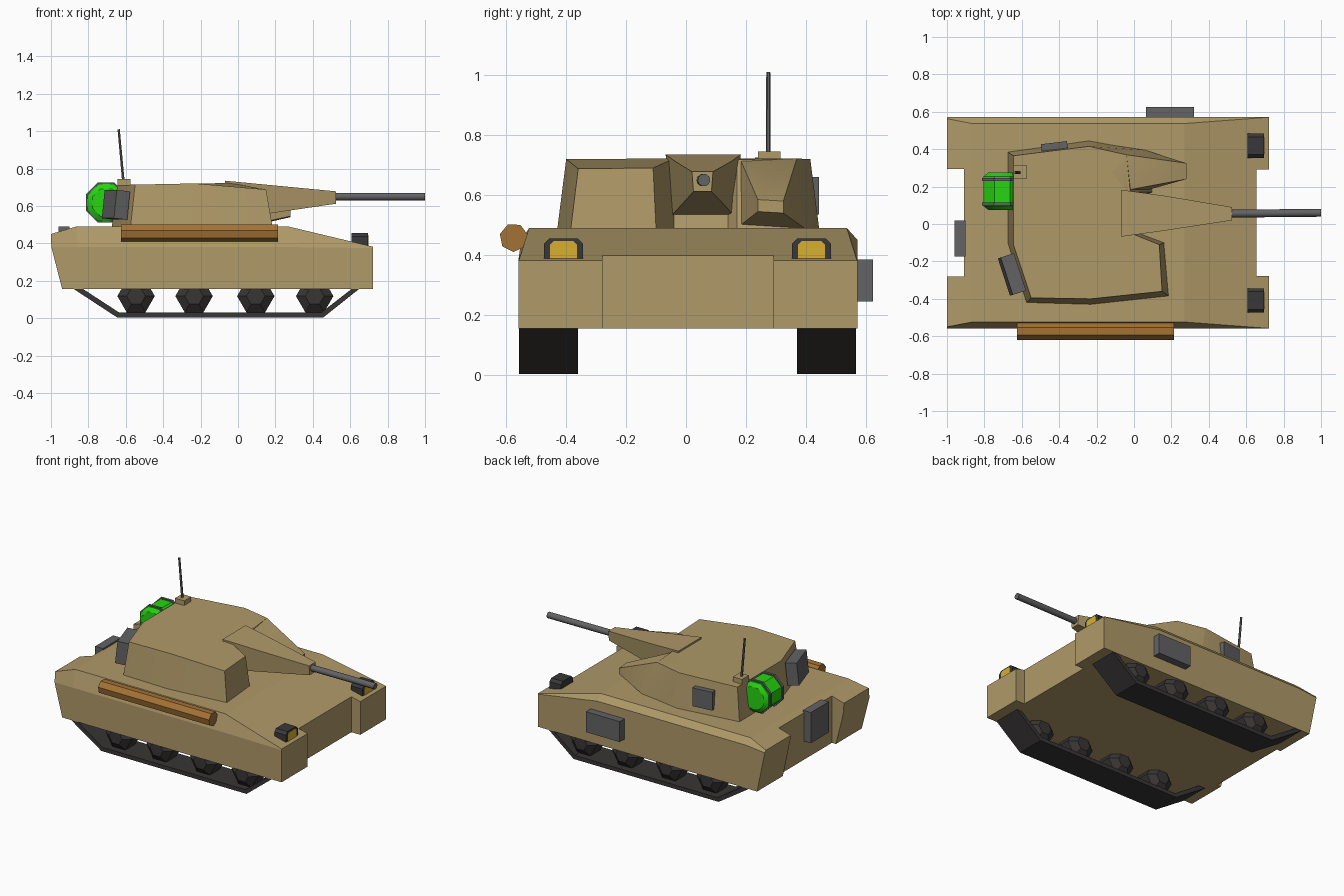
import bpy
import bmesh
import math
from mathutils import Matrix, Vector

if "Cube" in bpy.data.objects:
    bpy.data.objects.remove(bpy.data.objects["Cube"])


def material(name, rgb):
    m = bpy.data.materials.new(name)
    m.use_nodes = True
    m.diffuse_color = (*rgb, 1)
    m.node_tree.nodes["Principled BSDF"].inputs["Base Color"].default_value = (*rgb, 1)
    return m


TAN = material("desert tan", (0.43, 0.32, 0.14))
GREY = material("steel grey", (0.125, 0.125, 0.13))
DARK = material("track black", (0.04, 0.036, 0.035))
HOUSING = material("lamp housing black", (0.04, 0.04, 0.043))
GREEN = material("bright green", (0.02, 0.66, 0.006))
WOOD = material("wood brown", (0.37, 0.17, 0.035))
YELLOW = material("lamp yellow", (0.68, 0.43, 0.03))


def finish(name, bm, mat, smooth=None):
    bmesh.ops.recalc_face_normals(bm, faces=bm.faces)
    mesh = bpy.data.meshes.new(name)
    bm.to_mesh(mesh)
    bm.free()
    mesh.materials.append(mat)
    ob = bpy.data.objects.new(name, mesh)
    bpy.context.collection.objects.link(ob)
    if smooth:
        bpy.ops.object.select_all(action="DESELECT")
        ob.select_set(True)
        bpy.context.view_layer.objects.active = ob
        bpy.ops.object.shade_smooth_by_angle(angle=math.radians(smooth))
    return ob


def loft(name, rings, mat, closed=False, smooth=None):
    """Skin matching rings of points; cap the ends, or join last to first."""
    bm = bmesh.new()
    rows = [[bm.verts.new(p) for p in ring] for ring in rings]
    pairs = list(zip(rows, rows[1:]))
    if closed:
        pairs.append((rows[-1], rows[0]))
    else:
        bm.faces.new(rows[0])
        bm.faces.new(rows[-1])
    for a, b in pairs:
        for i in range(len(a)):
            j = (i + 1) % len(a)
            bm.faces.new((a[i], a[j], b[j], b[i]))
    return finish(name, bm, mat, smooth)


def box(name, lo, hi, mat, turn=0, tilt=0):
    lo, hi = Vector(lo), Vector(hi)
    bm = bmesh.new()
    m = (Matrix.Translation((lo + hi) / 2) @ Matrix.Rotation(turn, 4, "Z")
         @ Matrix.Rotation(tilt, 4, "Y") @ Matrix.Diagonal((*(hi - lo), 1)))
    bmesh.ops.create_cube(bm, size=1, matrix=m)
    return finish(name, bm, mat)


def hull_of(name, points, mat, smooth=None):
    bm = bmesh.new()
    for p in points:
        bm.verts.new(p)
    res = bmesh.ops.convex_hull(bm, input=bm.verts)
    bmesh.ops.delete(bm, geom=[v for v in bm.verts if not v.link_faces], context="VERTS")
    return finish(name, bm, mat, smooth)


def spin(name, start, end, profile, sides, mat, phase=0, smooth=None):
    """Turned solid between two points; profile holds (fraction, radius)."""
    start, end = Vector(start), Vector(end)
    q = (end - start).to_track_quat("Z", "Y")
    rings = []
    for f, r in profile:
        angles = [phase + 2 * math.pi * i / sides for i in range(sides)]
        rings.append([start.lerp(end, f) + q @ Vector((r * math.cos(a), r * math.sin(a), 0))
                      for a in angles])
    return loft(name, rings, mat, smooth=smooth)


# Hull: cross-sections from rear to front, then the end notches cut out
def section(x_low, x_mid, x_top, z_mid_a, z_mid_b, z_top, inset):
    return [(x_low, -0.56, 0.155), (x_mid, -0.56, z_mid_a), (x_top, -0.56 + inset, z_top),
            (x_top, 0.573 - inset, z_top), (x_mid, 0.573, z_mid_b), (x_low, 0.573, 0.155)]


hull = loft("hull", [
    section(-0.94, -0.998, -1.0, 0.38, 0.435, 0.45, 0.01),
    section(-0.86, -0.86, -0.865, 0.38, 0.45, 0.49, 0.036),
    section(0.27, 0.27, 0.27, 0.38, 0.45, 0.49, 0.036),
    section(0.722, 0.722, 0.722, 0.375, 0.378, 0.382, 0.002)], TAN)
for i, (lo, hi) in enumerate([((-1.2, -0.28, 0), (-0.91, 0.295, 0.8)),
                              ((0.655, -0.278, 0), (0.9, 0.292, 0.8))]):
    cutter = box("notch_cutter_%d" % i, lo, hi, TAN)
    mod = hull.modifiers.new("notch", "BOOLEAN")
    mod.object = cutter
    mod.operation = "DIFFERENCE"
    mod.solver = "EXACT"
    bpy.context.view_layer.objects.active = hull
    bpy.ops.object.modifier_apply(modifier=mod.name)
    bpy.data.objects.remove(cutter)

# Tracks: open-sided bands with road wheels inside
outer = [(-0.90, 0.17), (-0.645, 0.003), (0.455, 0.003), (0.665, 0.17)]
inner = [(0.625, 0.17), (0.445, 0.03), (-0.635, 0.03), (-0.85, 0.17)]
for side, y0, y1 in (("near", -0.557, -0.36), ("far", 0.37, 0.567)):
    loft(side + "_track", [[(x, y, z) for x, z in outer + inner] for y in (y0, y1)], DARK)
    for n, x in enumerate((-0.545, -0.235, 0.095, 0.41)):
        spin("%s_wheel_%d" % (side, n + 1), (x, y0 + 0.01, 0.118), (x, y1 - 0.01, 0.118),
             [(0, 0.05), (0.2, 0.1), (0.8, 0.1), (1, 0.05)], 6, DARK, smooth=35)

# Turret body: sloped walls between a lower and an upper outline
low = [(-0.675, 0.385), (-0.24, 0.445), (0.06, 0.39), (0.1, 0.17), (0.0, 0.14),
       (0.0, -0.04), (0.16, -0.1), (0.185, -0.385), (-0.23, -0.43), (-0.575, -0.42),
       (-0.675, -0.1)]
top = [(-0.645, 0.365), (-0.24, 0.415), (-0.04, 0.37), (-0.02, 0.17), (-0.04, 0.14),
       (-0.04, -0.04), (0.135, -0.11), (0.15, -0.36), (-0.23, -0.4), (-0.55, -0.395),
       (-0.645, -0.11)]


def roof(x):
    return 0.712 + 0.02 * (x + 0.645) if x < -0.05 else 0.724 - 0.18 * (x + 0.05)


loft("turret", [[(x, y, 0.485) for x, y in low], [(x, y, roof(x)) for x, y in top]], TAN, smooth=25)

# Tapering cheek on the far side of the gun
hull_of("turret_cheek", [(-0.24, 0.44, 0.49), (-0.24, 0.415, 0.715), (-0.04, 0.37, 0.722),
                         (-0.04, 0.18, 0.722), (0.06, 0.395, 0.49), (0.03, 0.17, 0.49),
                         (0.28, 0.325, 0.54), (0.28, 0.325, 0.58), (0.28, 0.24, 0.585),
                         (0.28, 0.24, 0.545), (0.18, 0.30, 0.525)], TAN, 30)

# Gun mantlet and barrel
loft("gun_mantlet", [
    [(-0.07, -0.068, 0.735), (-0.07, 0.183, 0.735), (-0.04, 0.16, 0.53), (-0.04, -0.05, 0.53)],
    [(0.17, -0.035, 0.712), (0.17, 0.15, 0.712), (0.17, 0.135, 0.56), (0.17, -0.022, 0.56)],
    [(0.525, 0.02, 0.678), (0.525, 0.09, 0.678), (0.525, 0.085, 0.612), (0.525, 0.025, 0.612)]], TAN)
spin("gun_barrel", (0.48, 0.055, 0.65), (1.0, 0.06, 0.65), [(0, 0.021), (1, 0.021)], 10, GREY, smooth=40)

# Antenna
box("antenna_base", (-0.645, 0.24, 0.69), (-0.575, 0.315, 0.745), TAN)
spin("antenna", (-0.612, 0.275, 0.72), (-0.638, 0.275, 1.01), [(0, 0.008), (1, 0.007)], 6, GREY)

# Fuel drum with its straps
spin("drum", (-0.705, 0.075, 0.618), (-0.705, 0.275, 0.618),
     [(0, 0.08), (0.1, 0.107), (0.9, 0.107), (1, 0.08)], 8, GREEN, math.pi / 8, 30)
for n, y in enumerate((0.1, 0.23)):
    spin("drum_strap_%d" % (n + 1), (-0.705, y, 0.618), (-0.705, y + 0.016, 0.618),
         [(0, 0.116), (1, 0.116)], 8, GREY, math.pi / 8)

# Stowage boxes
box("turret_rear_box", (-0.69, -0.375, 0.53), (-0.615, -0.165, 0.682), GREY,
    math.radians(18), math.radians(6))
box("turret_side_box", (-0.495, 0.385, 0.535), (-0.355, 0.435, 0.66), GREY, math.radians(7))
box("hull_side_box", (0.065, 0.55, 0.245), (0.32, 0.625, 0.385), GREY)
box("hull_rear_box", (-0.96, -0.175, 0.28), (-0.9, 0.02, 0.49), GREY)

# Log strapped along the hull
spin("log", (-0.625, -0.575, 0.458), (0.215, -0.575, 0.458), [(0, 0.048), (1, 0.048)], 7, WOOD, 0.2)


# Headlights: arched housings with a lens plate
def arch(x, y, half, z0, z1, cut):
    return [(x, y - half, z0), (x, y - half, z1 - cut), (x, y - half + cut, z1),
            (x, y + half - cut, z1), (x, y + half, z1 - cut), (x, y + half, z0)]


for side, y in (("near", -0.409), ("far", 0.419)):
    loft(side + "_headlight_housing", [arch(0.607, y, 0.065, 0.37, 0.455, 0.018),
                                       arch(0.695, y, 0.065, 0.37, 0.455, 0.018)], HOUSING)
    loft(side + "_headlight_lens", [arch(0.69, y, 0.045, 0.38, 0.446, 0.012),
                                    arch(0.698, y, 0.045, 0.38, 0.446, 0.012)], YELLOW)
